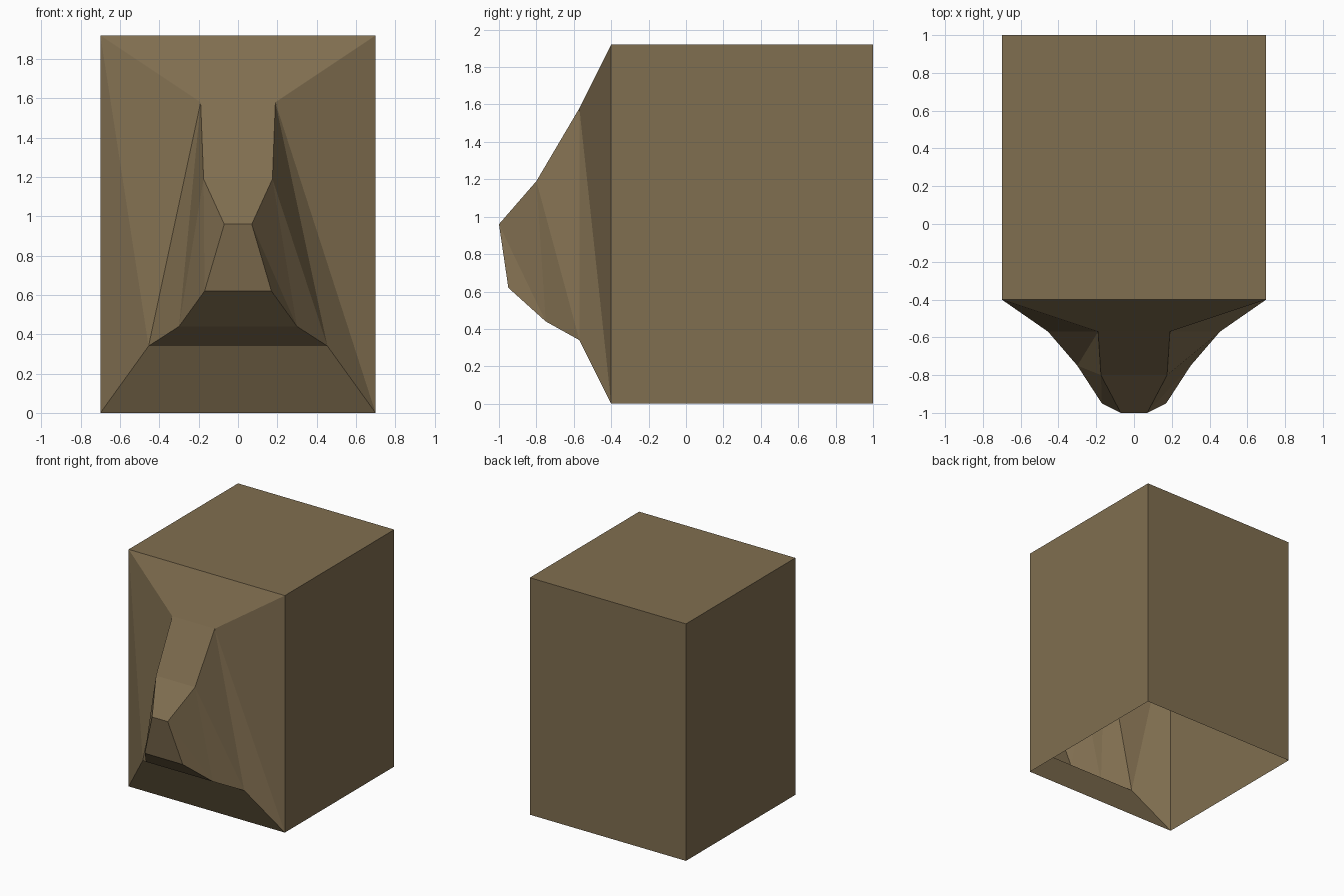
import bpy, bmesh

if "Cube" in bpy.data.objects:
    bpy.data.objects.remove(bpy.data.objects["Cube"])

# Half-width, depth and height of each level down the front relief
LEVELS = {
    "top": (0.70, -0.40, 1.92),
    "brow": (0.19, -0.57, 1.58),
    "bridge": (0.175, -0.80, 1.19),
    "tip": (0.07, -1.00, 0.96),
    "lip": (0.17, -0.95, 0.62),
    "chin": (0.30, -0.75, 0.44),
    "jaw": (0.455, -0.57, 0.34),
    "base": (0.70, -0.40, 0.00),
    "back_base": (0.70, 1.00, 0.00),
    "back_top": (0.70, 1.00, 1.92),
}

brown = bpy.data.materials.new("brown")
brown.diffuse_color = (0.216, 0.156, 0.080, 1.0)
brown.use_nodes = True
brown.node_tree.nodes["Principled BSDF"].inputs["Base Color"].default_value = brown.diffuse_color

bm = bmesh.new()
left = {n: bm.verts.new((-x, y, z)) for n, (x, y, z) in LEVELS.items()}
right = {n: bm.verts.new((x, y, z)) for n, (x, y, z) in LEVELS.items()}

# Strips across the middle: relief, then back and top panels (underside is open)
names = list(LEVELS)
for a, b in zip(names, names[1:] + names[:1]):
    if (a, b) != ("base", "back_base"):
        bm.faces.new((left[a], left[b], right[b], right[a]))

# Flat side walls
for side in (left, right):
    bm.faces.new([side[n] for n in ("top", "base", "back_base", "back_top")])

# Folded cheeks of the relief, creased differently on each side
LEFT_CHEEK = ["top base jaw", "top jaw brow", "brow jaw chin",
              "brow chin bridge", "bridge chin lip", "bridge lip tip"]
RIGHT_CHEEK = ["top base brow", "base jaw brow", "brow jaw bridge",
               "bridge jaw chin", "bridge chin tip", "tip chin lip"]
for side, cheek in ((left, LEFT_CHEEK), (right, RIGHT_CHEEK)):
    for tri in cheek:
        bm.faces.new([side[n] for n in tri.split()])

bmesh.ops.recalc_face_normals(bm, faces=bm.faces)
# Make sure the shell faces outward
bm.faces.ensure_lookup_table()
top_panel = max(bm.faces, key=lambda f: f.calc_center_median().z)
if top_panel.normal.z < 0:
    bmesh.ops.reverse_faces(bm, faces=bm.faces)

mesh = bpy.data.meshes.new("hollow_shell")
bm.to_mesh(mesh)
bm.free()
mesh.materials.append(brown)
shell = bpy.data.objects.new("hollow_shell", mesh)
bpy.context.collection.objects.link(shell)
